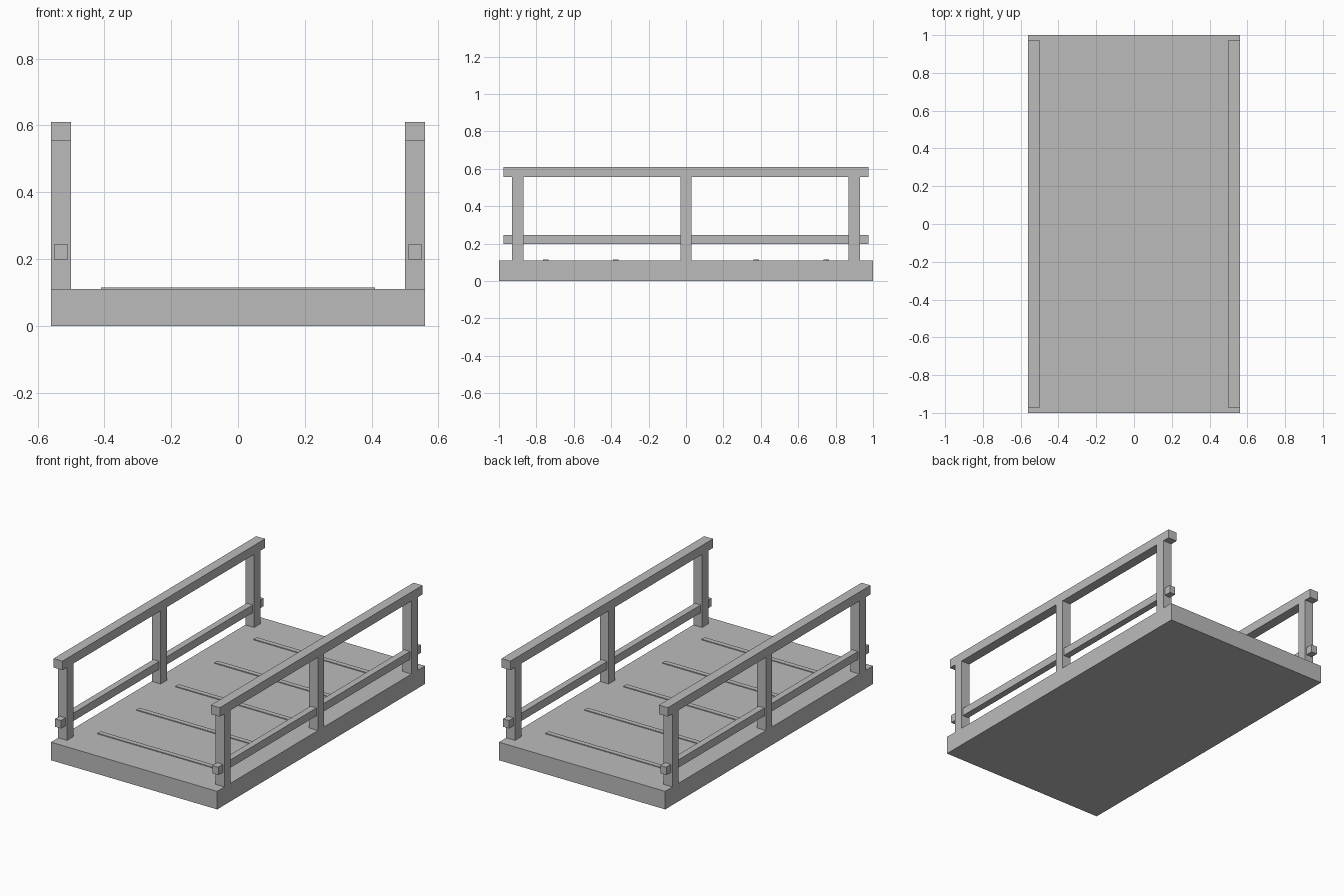
import bpy

cube = bpy.data.objects.get("Cube")
if cube:
    bpy.data.objects.remove(cube, do_unlink=True)

grey = bpy.data.materials.new("plain_grey")
grey.use_nodes = True
GREY = (0.5, 0.5, 0.5, 1)
grey.diffuse_color = GREY
grey.node_tree.nodes["Principled BSDF"].inputs["Base Color"].default_value = GREY


def box(name, x, y, z):
    """Box spanning the (low, high) range on each axis."""
    spans = (x, y, z)
    bpy.ops.mesh.primitive_cube_add(size=1, location=[(a + b) / 2 for a, b in spans])
    ob = bpy.context.object
    ob.name = name
    ob.scale = [b - a for a, b in spans]
    bpy.ops.object.transform_apply(location=False, rotation=False, scale=True)
    ob.data.materials.append(grey)
    return ob


DECK_TOP, RAIL_BOTTOM, RAIL_TOP = 0.11, 0.555, 0.61
HALF_WIDTH, RAIL_END = 0.56, 0.975

# Deck
box("deck", (-HALF_WIDTH, HALF_WIDTH), (-1, 1), (0, DECK_TOP))

# Raised cross strips
for i in range(-2, 3):
    y = i * 0.375
    box(f"deck_strip_{i + 3}", (-0.41, 0.41), (y - 0.015, y + 0.015),
        (DECK_TOP - 0.005, DECK_TOP + 0.005))

# Railings on both sides
for side, s in (("left", 1), ("right", -1)):
    def across(inner, outer):
        return tuple(sorted((s * inner, s * outer)))

    outer = across(0.5, HALF_WIDTH)
    box(f"{side}_top_rail", outer, (-RAIL_END, RAIL_END), (RAIL_BOTTOM, RAIL_TOP))
    box(f"{side}_lower_rail", across(0.51, 0.55), (-RAIL_END, RAIL_END), (0.197, 0.245))
    for place, y in (("front", -0.9), ("middle", 0), ("back", 0.9)):
        box(f"{side}_{place}_post", outer, (y - 0.03, y + 0.03), (DECK_TOP, RAIL_BOTTOM))
